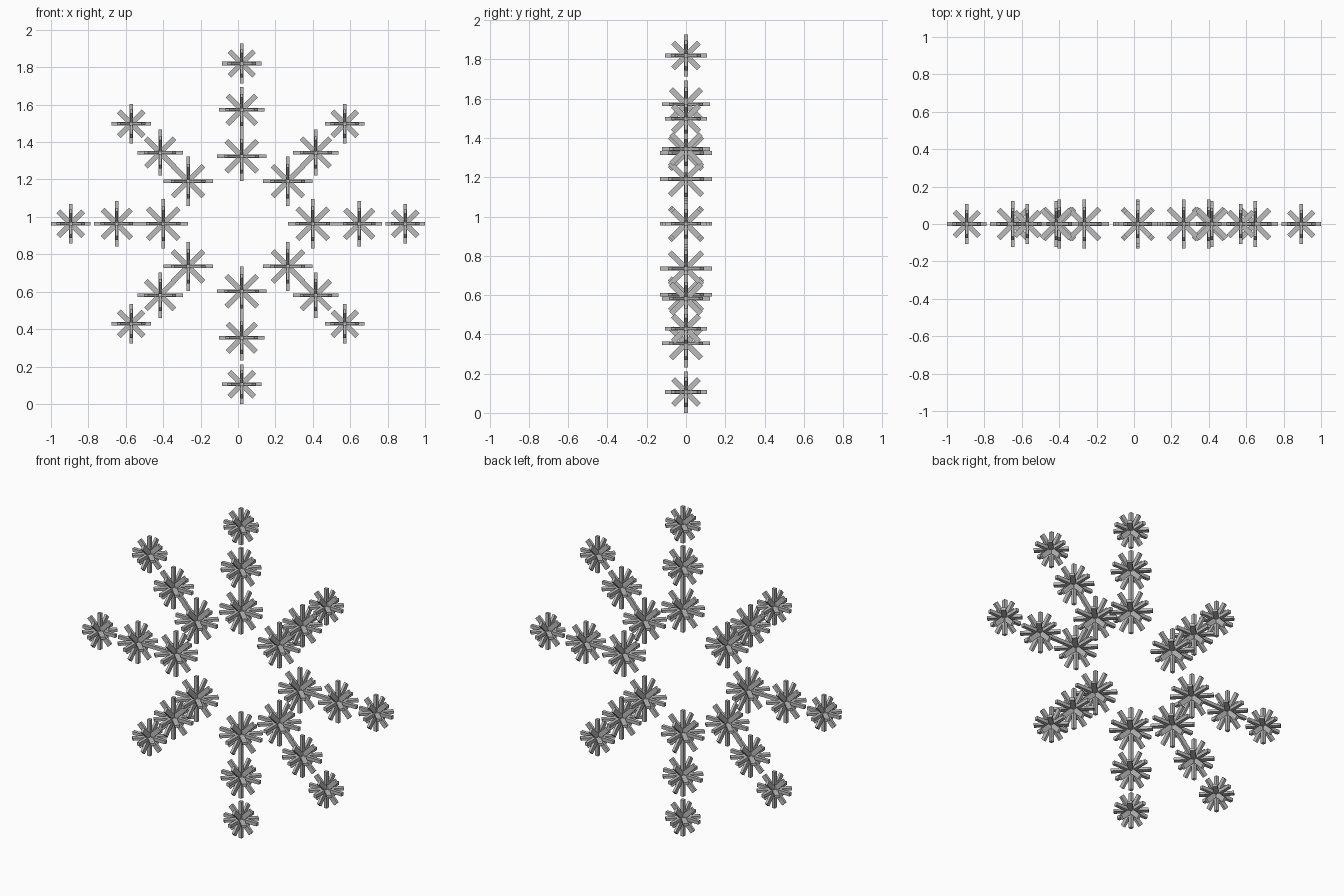
import bpy
import bmesh
from math import radians
from mathutils import Matrix, Vector

cube = bpy.data.objects.get("Cube")
if cube:
    bpy.data.objects.remove(cube, do_unlink=True)

grey = bpy.data.materials.new("plain grey")
grey.use_nodes = True
colour = (0.5, 0.5, 0.5, 1)
grey.diffuse_color = colour
grey.node_tree.nodes["Principled BSDF"].inputs["Base Color"].default_value = colour

CENTRE = Vector((0, 0, 0.963))
DIAGONAL_LENGTH = 0.88


def add_bar(bm, turn, half, width, depth):
    """Bar through the origin, long on x, wide on z and deep on y before turning."""
    size = Matrix.Diagonal((half * 2, depth, width, 1))
    bmesh.ops.create_cube(bm, size=1, matrix=turn @ size)


def star_mesh(name, half):
    """Spiky crystal: one bar on each axis and a flat cross in each plane."""
    bm = bmesh.new()
    # Quarter turns of the whole pattern carry the xz plane onto the other two
    planes = (Matrix.Identity(4),
              Matrix.Rotation(radians(90), 4, 'X'),
              Matrix.Rotation(radians(90), 4, 'Z'))
    for plane in planes:
        for angle in (45, -45):
            slope = plane @ Matrix.Rotation(radians(angle), 4, 'Y')
            add_bar(bm, slope, half * DIAGONAL_LENGTH, 0.028, 0.014)
    for axis, angle in (('X', 0), ('Y', 90), ('Z', 90)):
        add_bar(bm, Matrix.Rotation(radians(angle), 4, axis), half, 0.019, 0.019)
    mesh = bpy.data.meshes.new(name)
    bm.to_mesh(mesh)
    bm.free()
    mesh.materials.append(grey)
    return mesh


# Rings: bar half length, then distance out on level, upright and slanted arms
RINGS = {
    "inner": (0.132, 0.4, 0.361, (0.267, 0.228)),
    "middle": (0.122, 0.648, 0.609, (0.416, 0.381)),
    "outer": (0.106, 0.894, 0.857, (0.571, 0.535)),
}

for ring, (half, level, upright, slant) in RINGS.items():
    mesh = star_mesh(ring + "_star", half)
    spots = {}
    for side, sx in (("left", 1), ("right", -1)):
        spots[side] = (sx * level, 0, 0)
        for end, sz in (("upper", 1), ("lower", -1)):
            spots[end + "_" + side] = (sx * slant[0], 0, sz * slant[1])
    # The upright arms stand slightly off the middle
    spots["top"] = (0.02, 0, upright)
    spots["bottom"] = (0.02, 0, -upright)
    for place, offset in spots.items():
        star = bpy.data.objects.new(f"{place}_{ring}_star", mesh)
        star.location = CENTRE + Vector(offset)
        bpy.context.collection.objects.link(star)
